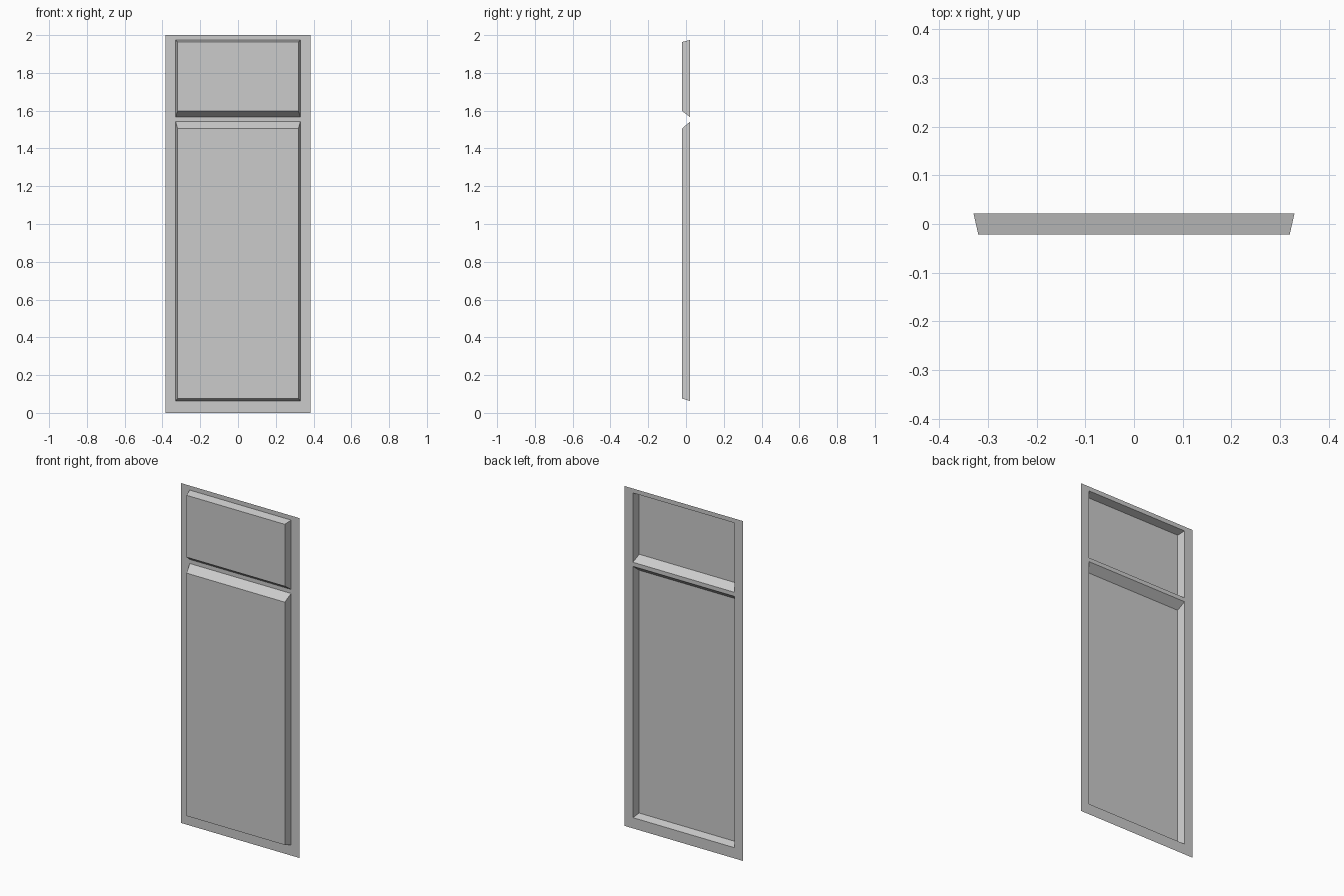
import bpy, bmesh

if "Cube" in bpy.data.objects:
    bpy.data.objects.remove(bpy.data.objects["Cube"])

Y_BACK, Y_FRONT = 0.022, -0.022
XS = [-0.385, -0.33, 0.33, 0.385]
ZS = [0, 0.063, 1.542, 1.566, 1.974, 2]
# Raised field of each panel, keyed by its grid row: half width, bottom, top
FIELDS = {1: (0.32, 0.076, 1.505), 3: (0.32, 1.599, 1.963)}

bm = bmesh.new()

# Flat door sheet as a grid of stiles and rails
grid = [[bm.verts.new((x, Y_BACK, z)) for x in XS] for z in ZS]
for r in range(len(ZS) - 1):
    for c in range(len(XS) - 1):
        outer = [grid[r][c], grid[r][c + 1], grid[r + 1][c + 1], grid[r + 1][c]]
        if c == 1 and r in FIELDS:
            # Pressed panel: sloped sides up to a raised field, hollow behind
            w, z0, z1 = FIELDS[r]
            inner = [bm.verts.new((x, Y_FRONT, z))
                     for x, z in ((-w, z0), (w, z0), (w, z1), (-w, z1))]
            bm.faces.new(inner)
            for i in range(4):
                j = (i + 1) % 4
                bm.faces.new((outer[i], outer[j], inner[j], inner[i]))
        else:
            bm.faces.new(outer)

mesh = bpy.data.meshes.new("door_sheet")
bm.to_mesh(mesh)
bm.free()
door = bpy.data.objects.new("door_sheet", mesh)
bpy.context.collection.objects.link(door)
